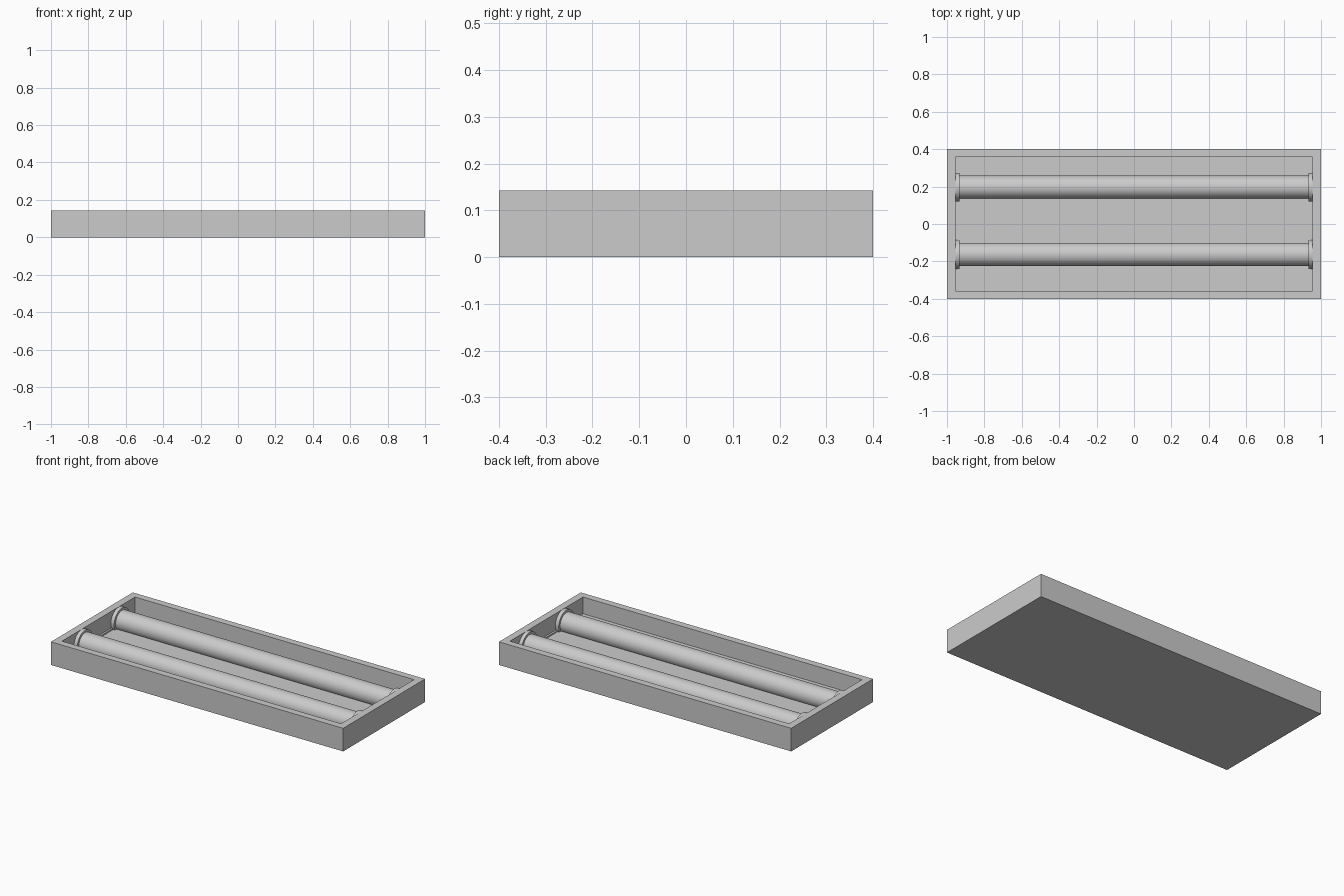
import bpy, bmesh, math

if "Cube" in bpy.data.objects:
    bpy.data.objects.remove(bpy.data.objects["Cube"])

AXIS_Z = 0.066
TUBE_Y = (0.197, -0.163)


def finish(name, bm, smooth=False):
    bmesh.ops.recalc_face_normals(bm, faces=bm.faces[:])
    me = bpy.data.meshes.new(name)
    bm.to_mesh(me)
    bm.free()
    ob = bpy.data.objects.new(name, me)
    bpy.context.collection.objects.link(ob)
    if smooth:
        bpy.ops.object.select_all(action='DESELECT')
        ob.select_set(True)
        bpy.context.view_layer.objects.active = ob
        bpy.ops.object.shade_smooth_by_angle(angle=math.radians(35))
    return ob


def rounded_prism(name, x0, x1, y, r, z_min=-1, n=40):
    """Circle in the YZ plane extruded along x, flattened below z_min."""
    bm = bmesh.new()
    vs = []
    for i in range(n):
        a = 2 * math.pi * i / n
        vs.append(bm.verts.new((x0, y + r * math.cos(a),
                                max(z_min, AXIS_Z + r * math.sin(a)))))
    face = bm.faces.new(vs)
    ext = bmesh.ops.extrude_face_region(bm, geom=[face], use_keep_orig=True)
    new = [g for g in ext['geom'] if isinstance(g, bmesh.types.BMVert)]
    bmesh.ops.translate(bm, verts=new, vec=(x1 - x0, 0, 0))
    return finish(name, bm, True)


# Open tray housing: stacked rectangles joined from the underside to the
# stepped floor (half x, half y, z)
bm = bmesh.new()
loops = []
for hx, hy, z in ((1, .4, 0), (1, .4, .143), (.955, .357, .143),
                  (.955, .357, .04), (.944, .323, .04), (.944, .323, .032)):
    loops.append([bm.verts.new((sx * hx, sy * hy, z))
                  for sx, sy in ((-1, -1), (1, -1), (1, 1), (-1, 1))])
for a, b in zip(loops, loops[1:]):
    for i in range(4):
        j = (i + 1) % 4
        bm.faces.new((a[i], a[j], b[j], b[i]))
bm.faces.new(loops[0][::-1])
bm.faces.new(loops[-1])
finish("housing_tray", bm)

# Lamp tubes with a round-topped socket at each end
for label, y in zip(("back", "front"), TUBE_Y):
    rounded_prism(label + "_tube", -0.94, 0.94, y, 0.0625)
    for side, s in (("left", -1), ("right", 1)):
        rounded_prism(f"{label}_{side}_socket", s * 0.932, s * 0.956, y,
                      0.0765, z_min=0.01)
